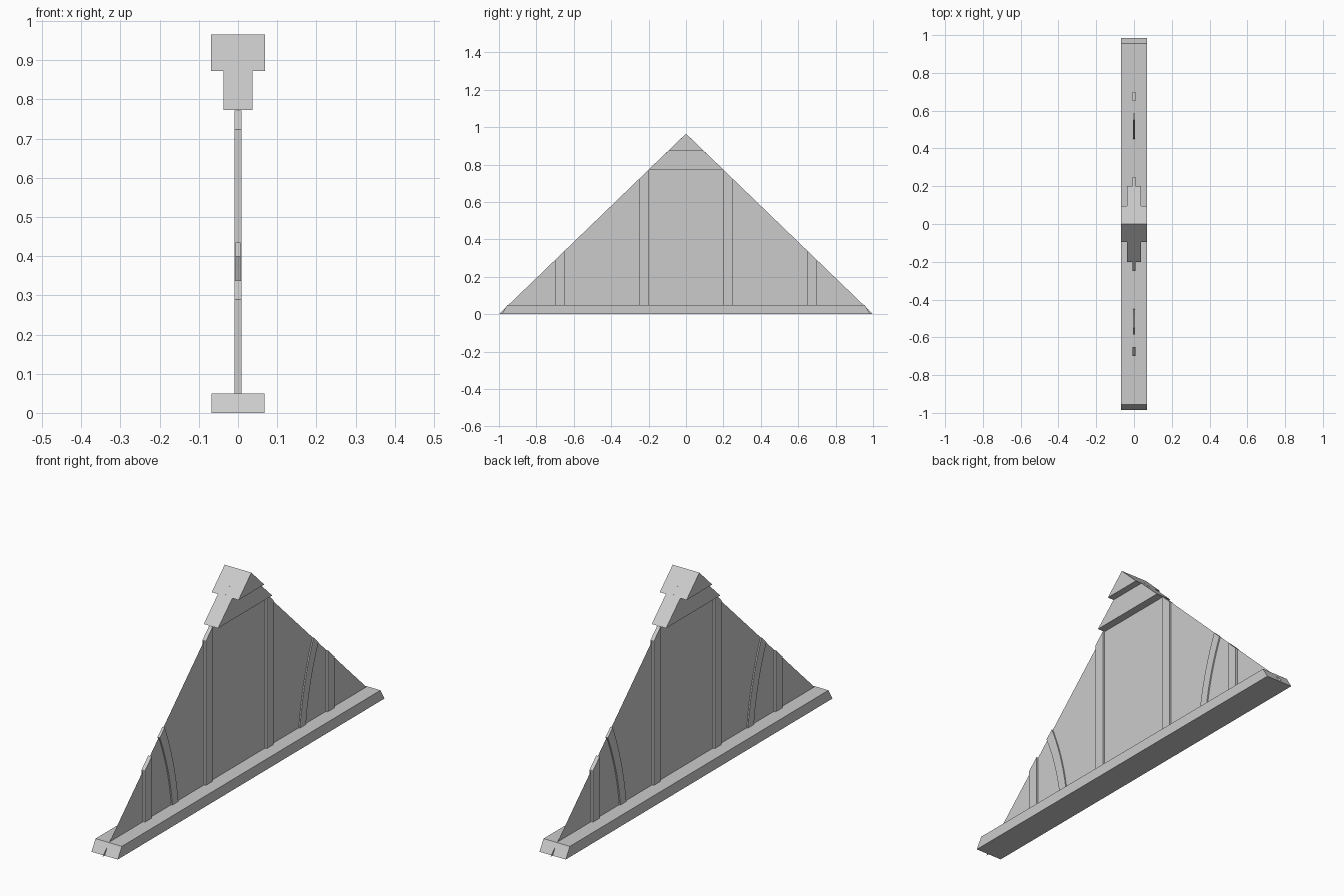
import bpy, bmesh

if "Cube" in bpy.data.objects:
    bpy.data.objects.remove(bpy.data.objects["Cube"])

H = 0.965          # apex height
BEAM_Z = 0.05      # top of the base beam


def roof(y):
    return H * (1 - abs(y))


def extrude_profile(name, pts, half):
    """Closed prism from a (y, z) outline, spanning x = -half..half."""
    bm = bmesh.new()
    a = [bm.verts.new((-half, y, z)) for y, z in pts]
    if half == 0:
        bm.faces.new(a)
    else:
        b = [bm.verts.new((half, y, z)) for y, z in pts]
        n = len(pts)
        bm.faces.new(a)
        bm.faces.new(b[::-1])
        for i in range(n):
            j = (i + 1) % n
            bm.faces.new((a[j], a[i], b[i], b[j]))
        bmesh.ops.recalc_face_normals(bm, faces=bm.faces)
    me = bpy.data.meshes.new(name)
    bm.to_mesh(me)
    bm.free()
    ob = bpy.data.objects.new(name, me)
    bpy.context.collection.objects.link(ob)
    return ob


def bezier(p0, p1, p2, n=10):
    out = []
    for i in range(n + 1):
        t = i / n
        out.append(tuple((1 - t) ** 2 * a + 2 * t * (1 - t) * b + t * t * c
                         for a, b, c in zip(p0, p1, p2)))
    return out


# Thin gable panel
extrude_profile("gable_panel", [(-1, 0), (1, 0), (0, H)], 0)

# Base beam with raked ends
extrude_profile("base_beam", [(-0.985, 0), (0.985, 0), (0.955, BEAM_Z), (-0.955, BEAM_Z)], 0.068)

# Stepped peak blocks
extrude_profile("peak_lower_block", [(-0.2, 0.773), (0.2, 0.773), (0.095, 0.873), (-0.095, 0.873)], 0.037)
extrude_profile("peak_cap", [(-0.095, 0.873), (0.095, 0.873), (0, H)], 0.069)

inner = bezier((0.449, BEAM_Z), (0.472, 0.25), (0.55, roof(0.55)))
outer = bezier((0.493, BEAM_Z), (0.513, 0.23), (0.586, roof(0.586)))

for side, label in ((-1, "front"), (1, "back")):
    # Vertical posts cut to the roof slope
    for kind, y0, y1 in (("inner", 0.2, 0.25), ("outer", 0.65, 0.7)):
        pts = [(y0, BEAM_Z), (y1, BEAM_Z), (y1, roof(y1)), (y0, roof(y0))]
        extrude_profile(f"{label}_{kind}_post", [(side * y, z) for y, z in pts], 0.009)
    # Curved braces
    extrude_profile(f"{label}_curved_brace",
                    [(side * y, z) for y, z in inner + outer[::-1]], 0.006)
